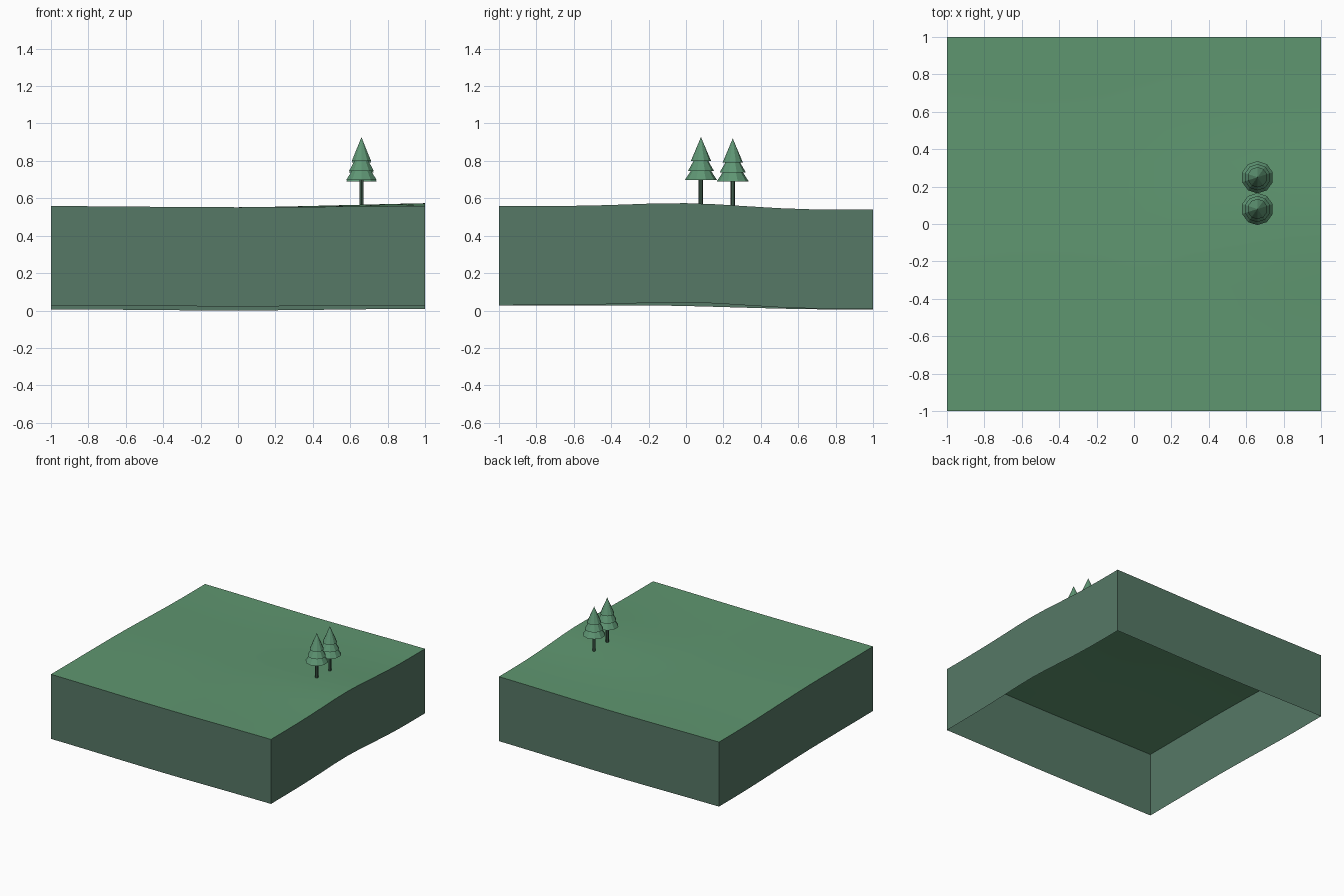
import bpy, bmesh, math

cube = bpy.data.objects.get("Cube")
if cube:
    bpy.data.objects.remove(cube, do_unlink=True)


def material(name, rgb):
    mat = bpy.data.materials.new(name)
    mat.use_nodes = True
    mat.diffuse_color = (*rgb, 1)
    bsdf = next(n for n in mat.node_tree.nodes if n.type == 'BSDF_PRINCIPLED')
    bsdf.inputs["Base Color"].default_value = (*rgb, 1)
    return mat


grass = material("grass green", (0.114, 0.305, 0.162))
earth = material("grey green", (0.093, 0.188, 0.133))
needles = material("foliage green", (0.114, 0.305, 0.175))
bark = material("dark bark", (0.05, 0.105, 0.07))


def finish(bm, name, mats, smooth=False):
    mesh = bpy.data.meshes.new(name)
    bm.to_mesh(mesh)
    bm.free()
    obj = bpy.data.objects.new(name, mesh)
    bpy.context.collection.objects.link(obj)
    for mat in mats:
        mesh.materials.append(mat)
    if smooth:
        bpy.ops.object.select_all(action='DESELECT')
        obj.select_set(True)
        bpy.context.view_layer.objects.active = obj
        bpy.ops.object.shade_smooth_by_angle(angle=math.radians(30))
    return obj


# Gentle relief: falls towards the back, swells on the right, dips mid-way
DEPTH = 0.53


def relief(x, y):
    t = min(max((y + 0.3) / 1.1, 0), 1)
    slope = 0.028 - 0.022 * t * t * (3 - 2 * t)
    dip = 0.006 * math.cos(x * math.pi / 2) ** 2
    swell = 0.019 * max(x, 0) * math.exp(-((y - 0.03) / 0.4) ** 2)
    return slope - dip + swell + 0.003 * max(x, 0) * t


# Ground sheet with a hollow skirt following the same relief
bm = bmesh.new()
bmesh.ops.create_grid(bm, x_segments=12, y_segments=12, size=1)
for v in bm.verts:
    v.co.z = DEPTH + relief(v.co.x, v.co.y)
rim = [e for e in bm.edges if e.is_boundary]
skirt = bmesh.ops.extrude_edge_only(bm, edges=rim)["geom"]
for item in skirt:
    if isinstance(item, bmesh.types.BMVert):
        item.co.z -= DEPTH
bmesh.ops.recalc_face_normals(bm, faces=bm.faces)
bm.normal_update()
if sum(f.normal.z for f in bm.faces) < 0:
    bmesh.ops.reverse_faces(bm, faces=bm.faces)
for f in bm.faces:
    f.material_index = 0 if abs(f.normal.z) > 0.5 else 1
finish(bm, "ground_block", [grass, earth], smooth=True)


def lathe(name, profile, mat, sides, x, y, z):
    """Turn a radius/height profile into a faceted solid."""
    bm = bmesh.new()
    rings = []
    for r, h in profile:
        angles = [math.pi / 2 + math.tau * i / sides for i in range(sides)]
        rings.append([bm.verts.new((x + r * math.cos(a), y + r * math.sin(a), z + h))
                      for a in angles])
    for low, high in zip(rings, rings[1:]):
        for i in range(sides):
            j = (i + 1) % sides
            bm.faces.new((low[i], low[j], high[j], high[i]))
    bmesh.ops.remove_doubles(bm, verts=bm.verts, dist=1e-5)
    bmesh.ops.recalc_face_normals(bm, faces=bm.faces)
    finish(bm, name, [mat])


# Three-tiered conifers
crown = [(0, 0.135), (0.086, 0.13), (0.05, 0.185), (0.07, 0.178),
         (0.036, 0.238), (0.054, 0.232), (0, 0.36)]
trunk = [(0, -0.01), (0.012, -0.01), (0.012, 0.14), (0, 0.14)]
for label, y in (("front", 0.08), ("back", 0.25)):
    base = DEPTH + relief(0.66, y) + 0.004
    lathe(label + "_tree_trunk", trunk, bark, 6, 0.66, y, base)
    lathe(label + "_tree_crown", crown, needles, 10, 0.66, y, base)
